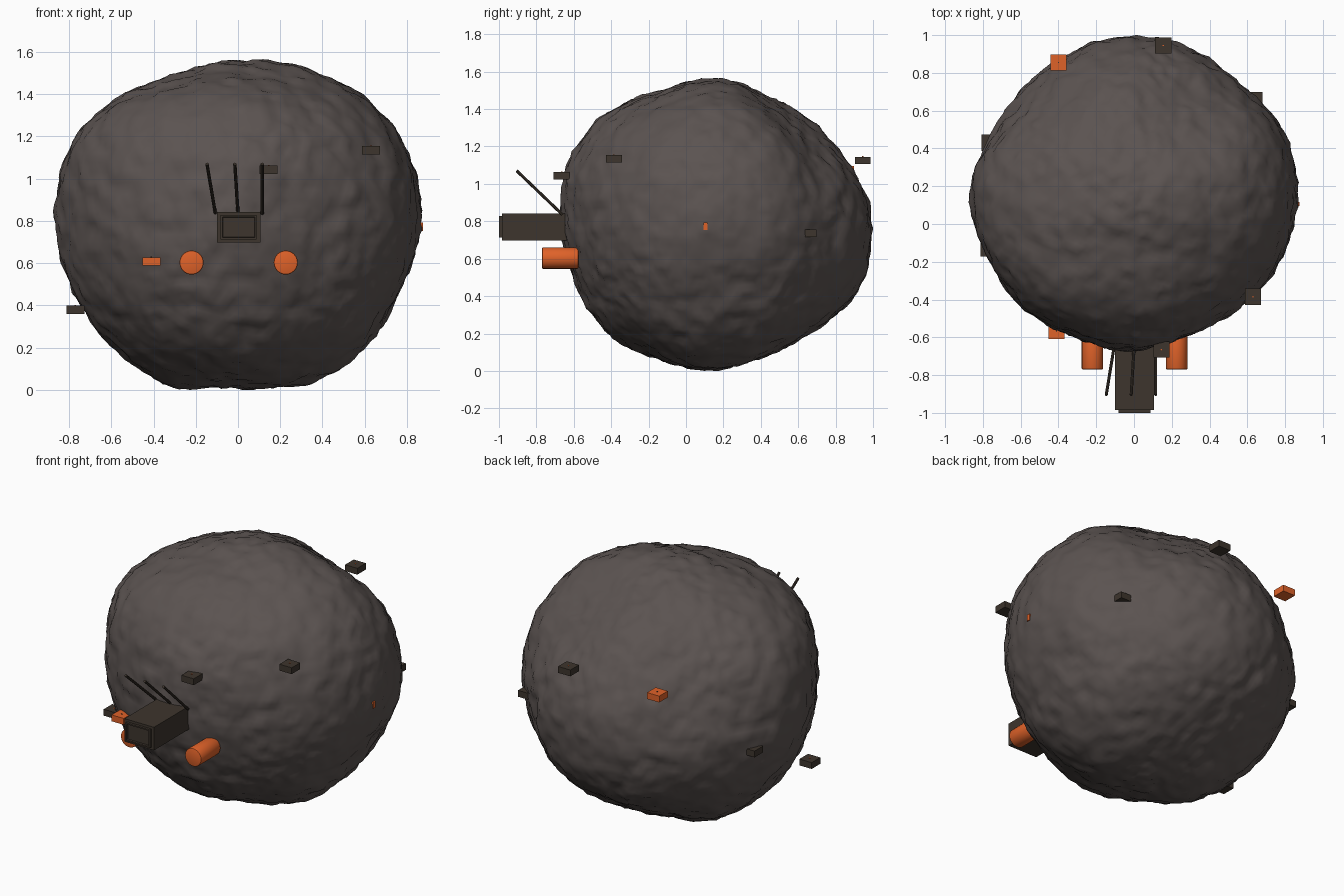
import bpy, bmesh, math
from mathutils import Vector, noise

if "Cube" in bpy.data.objects:
    bpy.data.objects.remove(bpy.data.objects["Cube"], do_unlink=True)


def material(name, rgb):
    m = bpy.data.materials.new(name)
    m.use_nodes = True
    col = (*rgb, 1)
    m.diffuse_color = col
    m.node_tree.nodes["Principled BSDF"].inputs["Base Color"].default_value = col
    return m


ROCK = material("grey_brown_rock", (0.105, 0.087, 0.082))
DARK = material("dark_metal", (0.047, 0.035, 0.026))
ORANGE = material("orange_paint", (0.74, 0.122, 0.022))


def finish(name, bm, mat, smooth=None):
    mesh = bpy.data.meshes.new(name)
    bm.to_mesh(mesh)
    bm.free()
    mesh.materials.append(mat)
    ob = bpy.data.objects.new(name, mesh)
    bpy.context.collection.objects.link(ob)
    if smooth:
        bpy.ops.object.select_all(action="DESELECT")
        ob.select_set(True)
        bpy.context.view_layer.objects.active = ob
        bpy.ops.object.shade_smooth_by_angle(angle=math.radians(smooth))
    return ob


def box_mesh(center, size):
    bm = bmesh.new()
    bmesh.ops.create_cube(bm, size=1)
    for v in bm.verts:
        v.co = Vector(center) + Vector(a * b for a, b in zip(v.co, size))
    return bm


def rod(name, start, end, radius, mat, sides=24, rim=0):
    a, b = Vector(start), Vector(end)
    bm = bmesh.new()
    bmesh.ops.create_cone(bm, cap_ends=True, segments=sides, radius1=radius,
                          radius2=radius, depth=(b - a).length)
    if rim:
        edges = [e for e in bm.edges if abs(e.verts[0].co.z - e.verts[1].co.z) < 1e-5]
        bmesh.ops.bevel(bm, geom=edges, offset=rim, segments=2, profile=0.5,
                        affect="EDGES")
    turn = (b - a).to_track_quat("Z", "Y")
    for v in bm.verts:
        v.co = turn @ v.co + (a + b) / 2
    return finish(name, bm, mat, 40)


# Boulder outlines: radii at equal angles around its centre in the three planes
CENTER = Vector((0, 0.15, 0.79))
OUTLINES = [
    (0, 2, 1, [.87, .875, .85, .81, .775, .765, .815, .875,
               .87, .845, .84, .835, .785, .835, .85, .83]),
    (1, 2, 0, [.85, .81, .785, .75, .775, .765, .825, .85,
               .83, .815, .80, .775, .785, .765, .80, .855]),
    (0, 1, 2, [.87, .87, .825, .84, .85, .84, .825, .82,
               .87, .835, .835, .81, .83, .81, .82, .845]),
]
# Broad hollows and swellings: direction, height
SWELLS = [
    (Vector((.41, .67, .62)), -.07), (Vector((-.64, .66, .4)), -.07),
    (Vector((-.62, -.5, .6)), .05), (Vector((0, -.62, -.76)), .03),
    (Vector((.32, -.9, -.27)), -.025), (Vector((.8, -.6, 0)), .012),
    (Vector((-.78, .6, -.15)), .015),
]


def radius_at(table, angle):
    n = len(table)
    t = (angle / math.tau % 1) * n
    i, f = int(t), t % 1
    p, q, r, s = (table[(i + k) % n] for k in (-1, 0, 1, 2))
    return q + f * (r - p + f * (2 * p - 5 * q + 4 * r - s
                                 + f * (3 * (q - r) + s - p))) / 2


def boulder_radius(d):
    total = weight = 0
    for a, b, normal, table in OUTLINES:
        flat = d[a] ** 2 + d[b] ** 2
        w = flat ** 2 / (d[normal] ** 2 + 0.02)
        total += w * radius_at(table, math.atan2(d[b], d[a]))
        weight += w
    r = total / weight
    for axis, height in SWELLS:
        r += height * math.exp(-(d.angle(axis) / 0.42) ** 2)
    # lumps and fine roughness
    r += 0.008 * noise.noise(d * 5 + Vector((4, 1, 7)))
    r += 0.012 * noise.noise(d * 9)
    r += 0.011 * noise.noise(d * 17)
    return r - 0.006


bm = bmesh.new()
bmesh.ops.create_icosphere(bm, subdivisions=6, radius=1)
for v in bm.verts:
    d = v.co.normalized()
    v.co = CENTER + d * boulder_radius(d)
    v.co.z = max(v.co.z, 0)
finish("boulder", bm, ROCK, 60)

# Docking module with a raised, recessed hatch
finish("module", box_mesh((0.003, -0.76, 0.77), (0.205, 0.45, 0.145)), DARK)
bm = box_mesh((0.003, -0.985, 0.77), (0.17, 0.03, 0.115))
bm.normal_update()
front = [f for f in bm.faces if f.normal.y < -0.9]
bmesh.ops.inset_region(bm, faces=front, thickness=0.012, depth=0)
bmesh.ops.inset_region(bm, faces=front, thickness=0.003, depth=-0.01)
finish("module_hatch", bm, DARK)

# Three leaning antennas
for side, foot, tip in (("right", -.107, -.147), ("middle", 0, -.015),
                        ("left", .115, .115)):
    rod("antenna_" + side, (foot, -.66, .835), (tip, -.905, 1.07), .008, DARK, 8)

# Twin tanks
for side, x in (("right", -.22), ("left", .226)):
    rod("tank_" + side, (x, -.575, .603), (x, -.77, .603), .057, ORANGE, 24, .006)

# Surface plates with a small contrasting stud on top
PLATES = [
    (DARK, (.63, -.385, 1.135)), (DARK, (.145, -.665, 1.043)),
    (DARK, (.155, .945, 1.125)), (DARK, (.637, .655, .735)),
    (DARK, (-.765, .43, .665)), (DARK, (-.77, -.13, .38)),
    (ORANGE, (-.4, .855, 1.075)), (ORANGE, (-.41, -.567, .608)),
]
for i, (mat, pos) in enumerate(PLATES, 1):
    finish(f"plate_{i}", box_mesh(pos, (.085, .085, .04)), mat)
    top = Vector(pos) + Vector((0, 0, .02))
    rod(f"plate_stud_{i}", top, top + Vector((0, 0, .003)), .004,
        ORANGE if mat is DARK else DARK, 8)

# Buried plate tip on the left flank
finish("buried_plate_tip", box_mesh((.825, .105, .773), (.1, .022, .04)), ORANGE)
